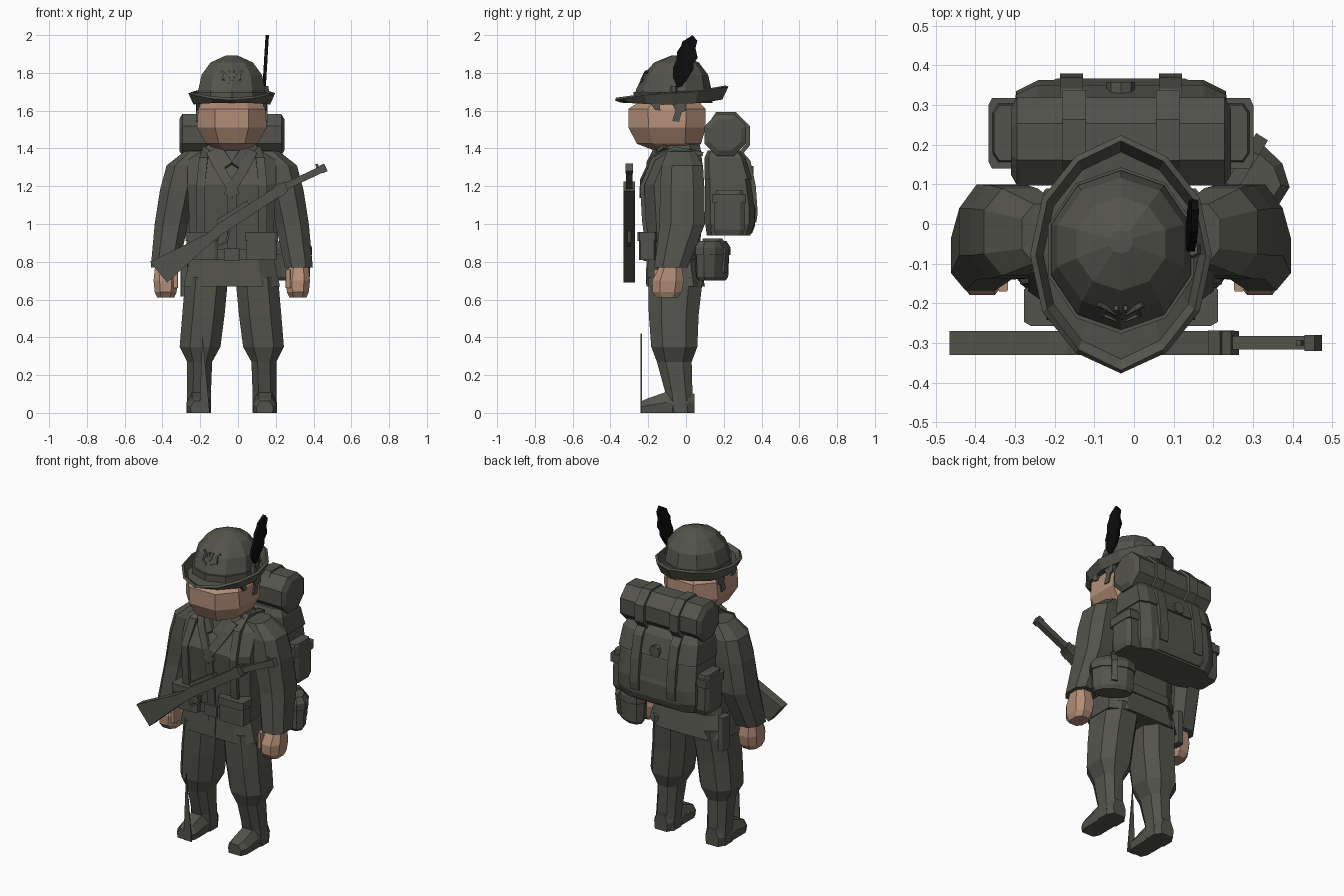
import bpy, bmesh, math
from mathutils import Vector, Matrix

CX = -0.033  # centre line of the figure


def material(name, rgb):
    m = bpy.data.materials.new(name)
    m.diffuse_color = (*rgb, 1)
    return m


CLOTH = material("grey_green_cloth", (0.088, 0.088, 0.072))
SKIN = material("skin", (0.45, 0.27, 0.185))
BLACK = material("black", (0.004, 0.004, 0.004))


def make(name, verts, faces, mat=CLOTH, cx=CX):
    bm = bmesh.new()
    vs = [bm.verts.new((v[0] + cx, v[1], v[2])) for v in verts]
    for f in faces:
        bm.faces.new([vs[i] for i in f])
    bmesh.ops.recalc_face_normals(bm, faces=bm.faces)
    me = bpy.data.meshes.new(name)
    bm.to_mesh(me)
    bm.free()
    me.materials.append(mat)
    ob = bpy.data.objects.new(name, me)
    bpy.context.collection.objects.link(ob)
    return ob


def loft(name, rings, mat=CLOTH, cx=CX, caps=True):
    n = len(rings[0])
    verts = [p for r in rings for p in r]
    faces = [(k * n + i, k * n + (i + 1) % n, (k + 1) * n + (i + 1) % n, (k + 1) * n + i)
             for k in range(len(rings) - 1) for i in range(n)]
    if caps:
        faces += [tuple(range(n)), tuple(range(len(verts) - n, len(verts)))]
    return make(name, verts, faces, mat, cx)


def octa(x, y, z, rx, ry, c=0.5):
    # chamfered rectangle ring
    return [(x + a * rx, y + b * ry, z) for a, b in
            ((1, -c), (1, c), (c, 1), (-c, 1), (-1, c), (-1, -c), (-c, -1), (c, -1))]


def oval(y, z, rx, ry, n=10, x=0):
    return [(x + rx * math.sin(math.tau * i / n), y - ry * math.cos(math.tau * i / n), z) for i in range(n)]


def prism(name, pts, a, b, axis, mat=CLOTH, cx=CX):
    put = (lambda p, d: (d, p[0], p[1])) if axis == "x" else (lambda p, d: (p[0], d, p[1]))
    return loft(name, [[put(p, a) for p in pts], [put(p, b) for p in pts]], mat, cx)


def box(name, lo, hi, mat=CLOTH, cx=CX, c=0.8):
    x, y = (lo[0] + hi[0]) / 2, (lo[1] + hi[1]) / 2
    rx, ry = abs(hi[0] - lo[0]) / 2, (hi[1] - lo[1]) / 2
    return loft(name, [octa(x, y, z, rx, ry, c) for z in (lo[2], hi[2])], mat, cx)


def strap(name, pts, w, t, side=None, mat=CLOTH, cx=CX):
    # flat band swept along points; side is its width direction
    pts = [Vector(p) for p in pts]
    rings = []
    for i, p in enumerate(pts):
        d = (pts[min(i + 1, len(pts) - 1)] - pts[max(i - 1, 0)]).normalized()
        s = Vector(side) if side else d.cross(Vector((0, 1, 0))).normalized()
        u, s = d.cross(s).normalized() * t / 2, s * w / 2
        rings.append([p + s + u, p - s + u, p - s - u, p + s - u])
    return loft(name, rings, mat, cx)


# jacket, belt, collar and scabbard
loft("jacket", [octa(0, y, z, rx, ry, c) for y, z, rx, ry, c in (
    (-.055, .67, .255, .155, .62), (-.065, .83, .22, .135, .62), (-.065, 1.02, .225, .15, .62),
    (-.07, 1.21, .235, .165, .6), (-.04, 1.34, .235, .125, .6), (-.035, 1.40, .13, .11, .55))])
loft("belt", [octa(0, -.065, z, .232, .147, .62) for z in (.81, .865)])
box("belt_buckle", (-.04, -.225, .805), (.04, -.2, .87))
loft("collar", [octa(0, -.035, 1.36, .15, .12), octa(0, -.035, 1.43, .105, .105)])
loft("neck", [octa(0, -.05, z, .09, .09) for z in (1.37, 1.46)], SKIN)
strap("jacket_placket", [(0, -.207, .68), (0, -.203, .82), (0, -.22, 1.02), (0, -.238, 1.2)], .05, .012, (1, 0, 0))
box("scabbard", (-.272, .0, .615), (-.23, .07, .82))

for s, side in ((-1, "left"), (1, "right")):
    # trousers and boots
    loft(side + "_leg", [octa(s * x, y, z, rx, ry) for x, y, z, rx, ry in (
        (.132, -.055, .72, .113, .145), (.15, -.065, .52, .112, .132), (.168, -.062, .35, .108, .122),
        (.17, -.062, .27, .066, .092), (.173, -.038, .11, .063, .072), (.175, -.028, 0, .065, .072))])
    loft(side + "_boot", [[(s * .175 + a * w, y, b * h) for a, b in
         ((-.9, 0), (-1, .5), (-.55, 1), (.55, 1), (1, .5), (.9, 0))] for y, w, h in (
         (.044, .045, .1), (.01, .064, .11), (-.1, .064, .112), (-.2, .064, .078), (-.236, .045, .062))])
    # sleeves and hands
    loft(side + "_sleeve", [octa(s * x, y, z, rx, ry, .5) for x, y, z, rx, ry in (
        (.19, -.025, 1.385, .06, .075), (.255, -.02, 1.31, .09, .11), (.285, -.02, 1.18, .095, .118),
        (.32, -.02, 1.0, .088, .12), (.355, -.08, .77, .074, .088))])
    loft(side + "_hand", [octa(s * x, y, z, rx, ry) for x, y, z, rx, ry in (
        (.355, -.08, .79, .05, .055), (.35, -.095, .70, .064, .084), (.35, -.10, .64, .058, .078),
        (.35, -.10, .61, .045, .055))], SKIN)
    box(side + "_thumb", (s * .285, -.17, .66), (s * .31, -.12, .76), SKIN)
    # chest straps, lapels and ammunition pouches
    strap(side + "_shoulder_strap", [(s * .165, -.2, .85), (s * .165, -.222, 1.02), (s * .165, -.232, 1.2),
          (s * .15, -.172, 1.345), (s * .13, -.06, 1.40), (s * .13, .09, 1.37)], .045, .022, (1, 0, 0))
    strap(side + "_lapel", [(s * .11, -.15, 1.385), (s * .085, -.185, 1.33), (s * .02, -.236, 1.22),
          (s * -.02, -.238, 1.15)], .05, .016)
    strap(side + "_collar_flap", [(s * .12, -.11, 1.42), (s * .06, -.165, 1.375), (s * .015, -.2, 1.31)], .05, .02)
    box(side + "_ammo_pouch", (s * .075, -.25, .81), (s * .24, -.16, .94))
    box(side + "_ammo_pouch_lid", (s * .07, -.257, .91), (s * .245, -.155, .957))
    # hair beside the ear and at the temple
    prism(side + "_sideburn", [(-.075, 1.64), (.0, 1.64), (.0, 1.6), (-.025, 1.59), (-.035, 1.54),
          (-.075, 1.545), (-.055, 1.6)], s * .165, s * .189, "x")
    prism(side + "_temple_hair", [(-.185, 1.635), (-.14, 1.635), (-.135, 1.6), (-.165, 1.605)],
          s * .165, s * .187, "x")
    # rucksack side pockets
    loft(side + "_pack_pocket", [octa(s * .275, .23, z, rx, ry, .7) for z, rx, ry in (
        (.94, .045, .07), (.97, .055, .082), (1.13, .055, .08), (1.18, .045, .07))])
    box(side + "_pack_pocket_flap", (s * .25, .14, 1.11), (s * .334, .318, 1.16))
    # straps over the bedroll and rucksack
    strap(side + "_bedroll_strap", [(s * .118, y, z) for y, z in (
        (.11, 1.5), (.165, 1.583), (.26, 1.583), (.328, 1.515), (.328, 1.42), (.27, 1.35))], .06, .022, (1, 0, 0))
    strap(side + "_pack_strap", [(s * .125, y, z) for y, z in (
        (.285, 1.38), (.33, 1.33), (.357, 1.2), (.367, 1.06), (.36, 1.01))], .058, .025, (1, 0, 0))

# rucksack
loft("rucksack", [octa(0, y, z, rx, ry, .78) for y, z, rx, ry in (
    (.225, .94, .245, .115), (.232, 1.0, .265, .13), (.232, 1.08, .265, .132),
    (.222, 1.22, .26, .122), (.205, 1.35, .25, .1), (.2, 1.385, .23, .08))])
loft("rucksack_lower_pocket", [octa(0, .295, z, rx, ry, .85) for z, rx, ry in (
    (.95, .17, .055), (.99, .19, .07), (1.08, .19, .072), (1.13, .18, .058))])
loft("rucksack_lid", [octa(0, y, z, rx, ry, .8) for y, z, rx, ry in (
    (.225, 1.235, .266, .126), (.207, 1.35, .257, .109), (.2, 1.39, .235, .085))])
prism("rucksack_disc", [(.036 * math.cos(a * math.tau / 8), 1.27 + .036 * math.sin(a * math.tau / 8))
      for a in range(8)], .32, .358, "y")

# bedroll
roll = [(.208 + .12 * math.cos(math.tau * (a + .5) / 8), 1.472 + .12 * math.sin(math.tau * (a + .5) / 8))
        for a in range(8)]
loft("bedroll", [[(x, .208 + (y - .208) * k, 1.472 + (z - 1.472) * k) for y, z in roll]
                 for x, k in ((-.278, .75), (-.262, 1), (.262, 1), (.278, .75))])

# mess tin on the back of the belt
tin = Matrix.Rotation(math.radians(-32), 3, "Z")
spot = Vector((.305, .138, 0))
for part, levels in (("mess_tin", ((.70, .105, .055), (.72, .12, .07), (.84, .125, .075))),
                     ("mess_tin_lid", ((.835, .133, .083), (.875, .133, .083), (.91, .11, .06)))):
    loft(part, [[tin @ Vector(p) + spot for p in oval(0, z, rx, ry, 10)] for z, rx, ry in levels])
strap("mess_tin_strap", [tin @ Vector(p) + spot for p in (
    (0, .078, .74), (0, .09, .86), (0, .05, .917), (0, -.05, .917))], .035, .014, tin @ Vector((1, 0, 0)))

# head
loft("head", [octa(0, y, z, rx, ry, c) for y, z, rx, ry, c in (
    (-.09, 1.645, .155, .16, .5), (-.10, 1.61, .178, .204, .5), (-.10, 1.51, .185, .204, .48),
    (-.09, 1.425, .135, .17, .5), (-.07, 1.39, .07, .10, .5))], SKIN)

# hat crown, band and turned-up brim
loft("hat_crown", [oval(y, z, rx, ry) for y, z, rx, ry in (
    (-.07, 1.64, .187, .21), (-.065, 1.71, .186, .2), (-.055, 1.79, .168, .172),
    (-.05, 1.855, .118, .118), (-.045, 1.893, .03, .03))])
loft("hat_band", [oval(-.067, z, .193, .21) for z in (1.65, 1.70)])


def brim(k, front, middle, back):
    ring = []
    for i in range(12):
        a = math.tau * i / 12
        c = math.cos(a)
        z = middle + (front - middle) * c * c if c > 0 else middle + (back - middle) * c * c
        reach = .295 if i in (0, 6) else .28
        ring.append((k * .222 * math.sin(a), -.078 - k * reach * c, z))
    return ring


hat = loft("hat_brim", [oval(-.07, 1.655, .17, .19, 12), brim(.9, 1.65, 1.64, 1.665),
                        brim(1, 1.662, 1.695, 1.73)], caps=False)
mod = hat.modifiers.new("thickness", "SOLIDIFY")
mod.thickness = .016
mod.offset = 0

# raised sprig ornament on the hat front
for s in (-1, 1):
    for a, b in (((.012, 1.745), (.05, 1.76)), ((.045, 1.765), (.04, 1.8)),
                 ((.01, 1.775), (.055, 1.81)), ((0, 1.76), (.012, 1.81))):
        strap("hat_ornament", [(s * x, -.243 + (z - 1.745) * .45 + abs(x) * .2, z) for x, z in (a, b)], .01, .012)

# feather and its holder
feather = prism("feather", [(-.045, 1.72), (-.07, 1.78), (-.068, 1.83), (-.05, 1.87), (-.048, 1.91),
                (-.025, 1.945), (-.02, 1.965), (.035, 2.0), (.06, 1.97), (.05, 1.93), (.062, 1.88),
                (.04, 1.85), (.04, 1.82), (.015, 1.78), (-.02, 1.73)], -.009, .009, "x", BLACK, 0)
for v in feather.data.vertices:
    v.co.x += .138 + (v.co.z - 1.72) * .06
loft("feather_holder", [oval(-.065, z, r, r, 6, .147) for z, r in ((1.65, .012), (1.68, .024), (1.73, .016))], cx=0)

# rifle
prism("rifle_stock", [(-.465, .80), (-.375, .69), (-.17, .875), (-.085, .945), (.265, 1.175), (.245, 1.225),
      (-.10, 1.005), (-.17, .945), (-.25, .905)], -.33, -.27, "y", cx=0)
prism("rifle_receiver", [(-.11, .99), (.06, 1.095), (.05, 1.125), (-.11, 1.025)], -.318, -.282, "y", cx=0)
for part, pts, w, t in (("barrel", ((.2, 1.175), (.465, 1.3)), .036, .034),
                        ("muzzle", ((.44, 1.288), (.465, 1.3)), .044, .04),
                        ("sight", ((.425, 1.29), (.415, 1.318)), .014, .012),
                        ("barrel_ring", ((.205, 1.17), (.235, 1.19)), .066, .062),
                        ("trigger_guard", ((-.13, .92), (-.105, .885), (-.06, .905), (-.045, .965)), .012, .02)):
    strap("rifle_" + part, [(x, -.30, z) for x, z in pts], w, t, cx=0)

# thin blade standing at the left toe
prism("toe_blade", [(-.205, 0), (-.15, 0), (-.188, .42)], -.24, -.234, "y", cx=0)
